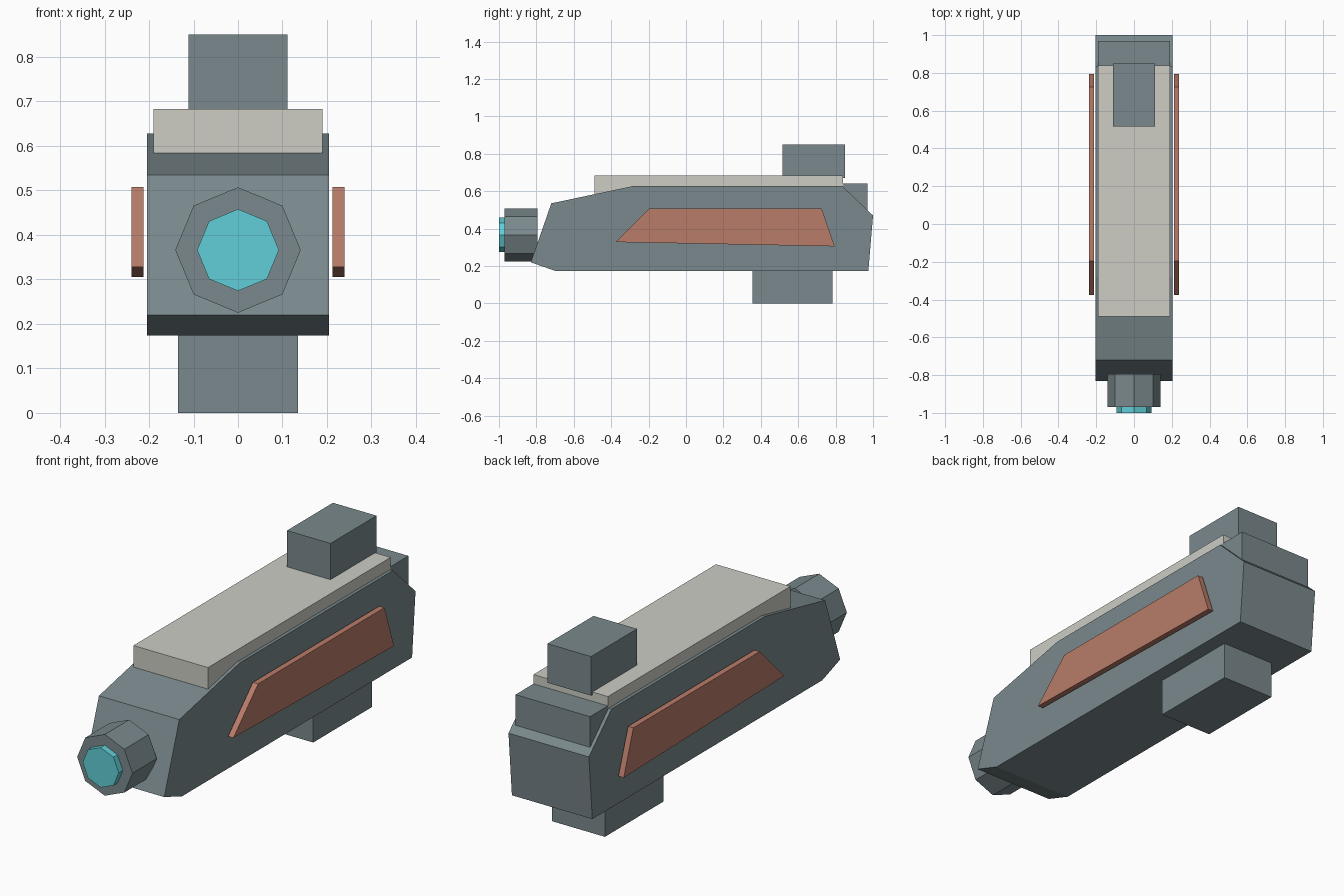
import bpy
import math

if "Cube" in bpy.data.objects:
    bpy.data.objects.remove(bpy.data.objects["Cube"], do_unlink=True)


def material(name, rgb):
    mat = bpy.data.materials.new(name)
    mat.use_nodes = True
    colour = (*rgb, 1)
    mat.diffuse_color = colour
    node = next(n for n in mat.node_tree.nodes if n.type == "BSDF_PRINCIPLED")
    node.inputs["Base Color"].default_value = colour
    return mat


slate = material("slate grey", (0.195, 0.25, 0.265))
pale = material("pale grey", (0.61, 0.61, 0.56))
copper = material("copper", (0.48, 0.20, 0.14))
cyan = material("cyan", (0.12, 0.62, 0.68))


def prism(name, outline, x0, x1, mat):
    """Extrude a side outline of (y, z) points from x0 to x1."""
    n = len(outline)
    verts = [(x, y, z) for x in (x0, x1) for y, z in outline]
    faces = [tuple(reversed(range(n))), tuple(range(n, 2 * n))]
    faces += [(i, (i + 1) % n, n + (i + 1) % n, n + i) for i in range(n)]
    mesh = bpy.data.meshes.new(name)
    mesh.from_pydata(verts, [], faces)
    mesh.materials.append(mat)
    obj = bpy.data.objects.new(name, mesh)
    bpy.context.collection.objects.link(obj)
    return obj


def block(name, half_width, y0, y1, z0, z1, mat):
    outline = [(y0, z0), (y1, z0), (y1, z1), (y0, z1)]
    return prism(name, outline, -half_width, half_width, mat)


def octagon(name, radius, y0, y1, mat):
    """Eight-sided drum along y with a corner pointing up."""
    bpy.ops.mesh.primitive_cylinder_add(
        vertices=8, radius=radius, depth=y1 - y0,
        location=(0, (y0 + y1) / 2, 0.366), rotation=(math.pi / 2, 0, 0))
    obj = bpy.context.object
    obj.name = name
    obj.data.materials.append(mat)


# Main housing
prism("body", [(-0.70, 0.174), (0.975, 0.174), (1.0, 0.47), (0.835, 0.628),
               (-0.28, 0.628), (-0.72, 0.535), (-0.83, 0.22)],
      -0.205, 0.205, slate)

# Blocks and top cover
block("top_cover", 0.19, -0.49, 0.84, 0.582, 0.683, pale)
block("rear_block", 0.19, 0.70, 0.97, 0.44, 0.64, slate)
block("rear_sight", 0.111, 0.515, 0.85, 0.67, 0.85, slate)
block("lower_mount", 0.135, 0.355, 0.783, 0, 0.18, slate)

# Muzzle and lens
octagon("muzzle", 0.141, -0.97, -0.793, slate)
octagon("lens", 0.092, -1.0, -0.96, cyan)

# Side panels
panel = [(-0.375, 0.328), (0.795, 0.305), (0.725, 0.508), (-0.195, 0.508)]
prism("left_panel", panel, 0.212, 0.239, copper)
prism("right_panel", panel, -0.239, -0.212, copper)
